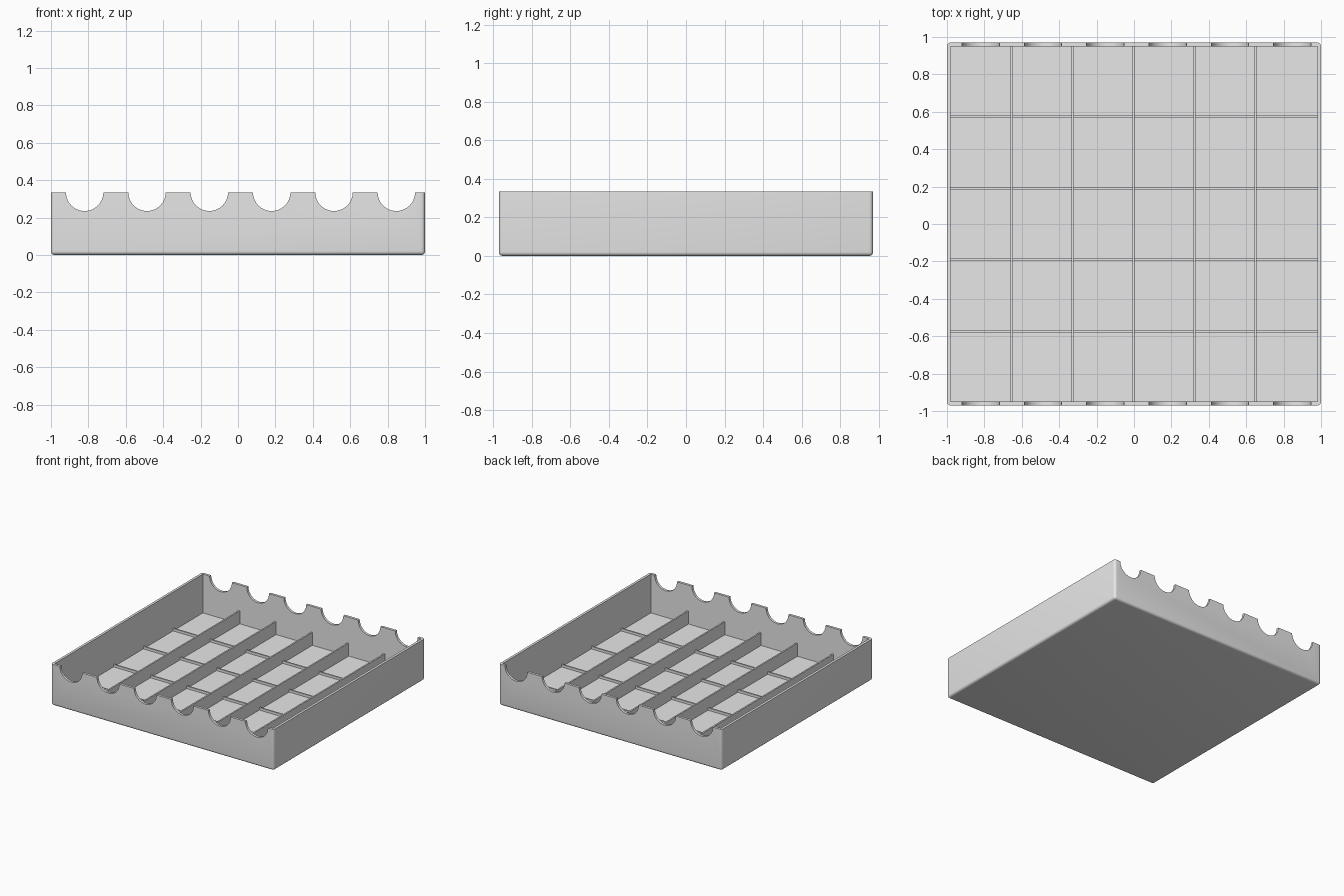
import bpy, bmesh, math
from mathutils import Matrix, Vector

if "Cube" in bpy.data.objects:
    bpy.data.objects.remove(bpy.data.objects["Cube"], do_unlink=True)

HALF_X, HALF_Y, HEIGHT = 1.0, 0.97, 0.335
WALL, FLOOR = 0.02, 0.02
RIB = 0.012

grey = bpy.data.materials.new("plain_grey")
grey.use_nodes = True
grey.diffuse_color = (0.8, 0.8, 0.8, 1)
grey.node_tree.nodes["Principled BSDF"].inputs["Base Color"].default_value = (0.8, 0.8, 0.8, 1)


def add_box(bm, low, high):
    low, high = Vector(low), Vector(high)
    matrix = Matrix.Translation((low + high) / 2) @ Matrix.Diagonal((*(high - low), 1))
    bmesh.ops.create_cube(bm, size=1, matrix=matrix)


def make_object(name, bm):
    mesh = bpy.data.meshes.new(name)
    bm.to_mesh(mesh)
    bm.free()
    mesh.materials.append(grey)
    obj = bpy.data.objects.new(name, mesh)
    bpy.context.collection.objects.link(obj)
    return obj


def box(name, low, high):
    bm = bmesh.new()
    add_box(bm, low, high)
    return make_object(name, bm)


def select(obj):
    bpy.ops.object.select_all(action="DESELECT")
    obj.select_set(True)
    bpy.context.view_layer.objects.active = obj


def cut(obj, cutter):
    mod = obj.modifiers.new("cut", "BOOLEAN")
    mod.operation = "DIFFERENCE"
    mod.solver = "EXACT"
    mod.object = cutter
    select(obj)
    bpy.ops.object.modifier_apply(modifier=mod.name)
    bpy.data.objects.remove(cutter, do_unlink=True)


# Tray body: rounded on the upright and bottom edges, sharp at the rim
bm = bmesh.new()
add_box(bm, (-HALF_X, -HALF_Y, 0), (HALF_X, HALF_Y, HEIGHT))
edges = [e for e in bm.edges if min(v.co.z for v in e.verts) < HEIGHT / 2]
bmesh.ops.bevel(bm, geom=edges, offset=0.02, segments=5, profile=0.5, affect="EDGES")
tray = make_object("tray", bm)

# Hollow interior
cut(tray, box("interior_cutter", (WALL - HALF_X, WALL - HALF_Y, FLOOR),
              (HALF_X - WALL, HALF_Y - WALL, HEIGHT + 0.2)))

# Round notches through the front and back rims
bm = bmesh.new()
for i in range(6):
    matrix = Matrix.Translation((-0.82 + i / 3, 0, HEIGHT)) @ Matrix.Rotation(math.pi / 2, 4, "X")
    bmesh.ops.create_cone(bm, cap_ends=True, segments=64, radius1=0.1, radius2=0.1,
                          depth=3, matrix=matrix)
cut(tray, make_object("notch_cutter", bm))
select(tray)
bpy.ops.object.shade_smooth_by_angle(angle=math.radians(30))

# Tall dividers running front to back
for i in range(5):
    x = (i - 2) * 0.326 - 0.003
    box(f"divider_{i + 1}", (x - RIB / 2, -HALF_Y + WALL / 2, FLOOR / 2),
        (x + RIB / 2, HALF_Y - WALL / 2, 0.125))

# Low ribs running side to side
for i in range(4):
    y = (i - 1.5) * 0.382
    box(f"floor_rib_{i + 1}", (-HALF_X + WALL / 2, y - RIB / 2, FLOOR / 2),
        (HALF_X - WALL / 2, y + RIB / 2, 0.04))
